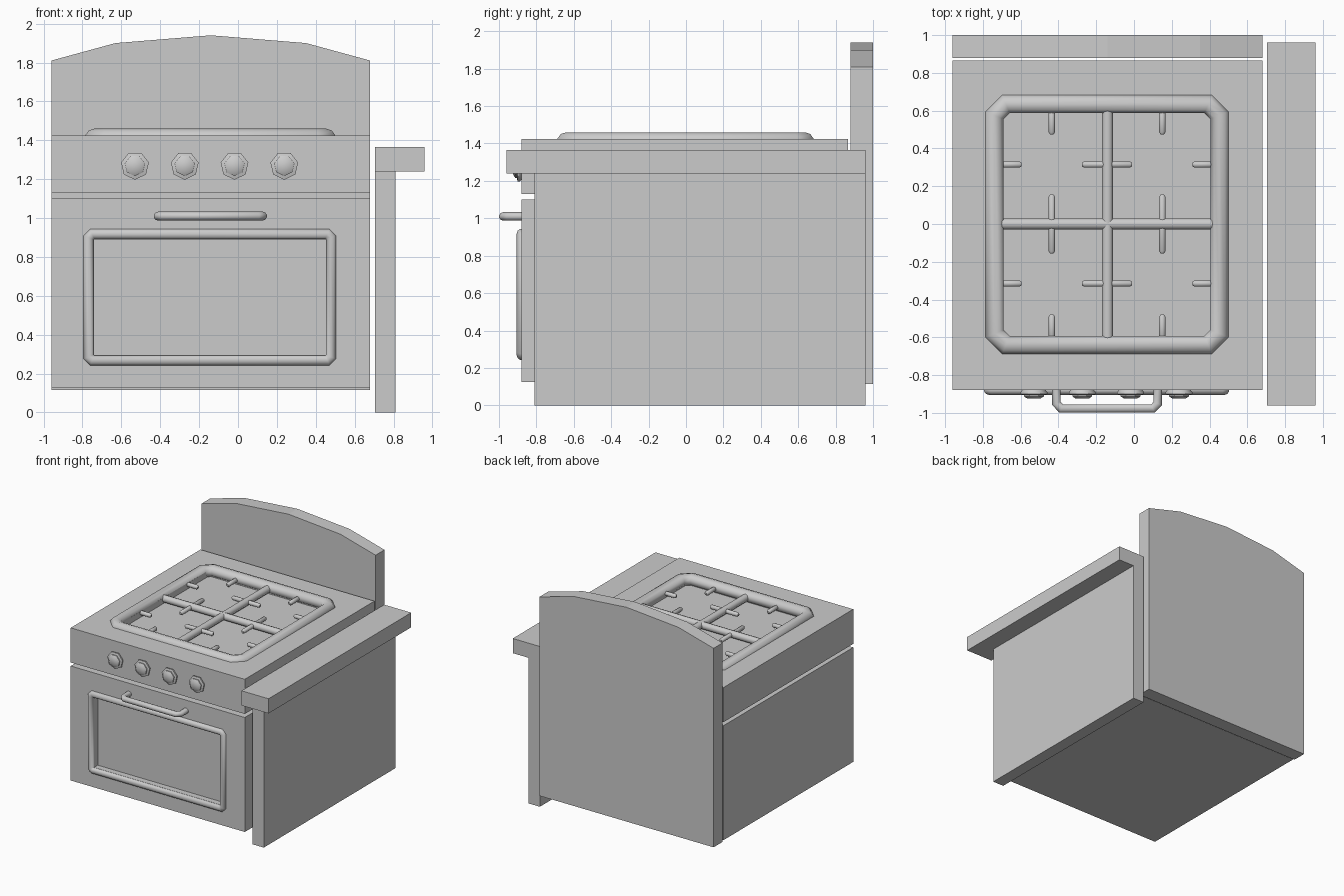
import bpy, bmesh, math
from mathutils import Vector

if "Cube" in bpy.data.objects:
    bpy.data.objects.remove(bpy.data.objects["Cube"])

X0, X1 = -0.96, 0.68          # oven width
Y0, Y1 = -0.88, 0.865         # oven depth


def finish(name, bm, smooth=False):
    bmesh.ops.recalc_face_normals(bm, faces=bm.faces)
    me = bpy.data.meshes.new(name)
    bm.to_mesh(me)
    bm.free()
    ob = bpy.data.objects.new(name, me)
    bpy.context.collection.objects.link(ob)
    if smooth:
        bpy.ops.object.select_all(action='DESELECT')
        ob.select_set(True)
        bpy.context.view_layer.objects.active = ob
        bpy.ops.object.shade_smooth_by_angle(angle=math.radians(50))
    return ob


def box(name, x, y, z, recess=None):
    """Box; recess = (normal, lo, hi, depth) sinks a rectangle into one face."""
    bm = bmesh.new()
    bmesh.ops.create_cube(bm, size=1)
    for v in bm.verts:
        v.co = [r[0] if c < 0 else r[1] for c, r in zip(v.co, (x, y, z))]
    if recess:
        n, lo, hi, depth = Vector(recess[0]), recess[1], recess[2], recess[3]
        bm.normal_update()
        face = max(bm.faces, key=lambda f: f.normal.dot(n))
        mid = face.calc_center_median()
        bmesh.ops.inset_individual(bm, faces=[face], thickness=0.1)
        axes = [i for i in range(3) if abs(n[i]) < 0.5]
        for v in face.verts:
            for k, i in enumerate(axes):
                v.co[i] = lo[k] if v.co[i] < mid[i] else hi[k]
        floor = bmesh.ops.extrude_discrete_faces(bm, faces=[face])['faces'][0]
        bmesh.ops.translate(bm, verts=floor.verts, vec=-n * depth)
    return finish(name, bm)


def tube(bm, pts, r, normal, closed=False, sides=10, round_ends=False):
    """Sweep a mitred circle along a path lying in the plane of 'normal'."""
    pts, n = [Vector(p) for p in pts], Vector(normal)
    scale = [1.0] * len(pts)
    if round_ends:
        d = (pts[-1] - pts[0]).normalized() * r * 0.6
        pts = [pts[0], pts[0] + d, pts[-1] - d, pts[-1]]
        scale = [0.55, 1, 1, 0.55]
    N, rings = len(pts), []
    for i, p in enumerate(pts):
        a = p - pts[i - 1] if i or closed else pts[1] - p
        b = pts[(i + 1) % N] - p if i < N - 1 or closed else a
        a, b = a.normalized(), b.normalized()
        t = (a + b).normalized()
        side = t.cross(n) / t.dot(a)
        rings.append([bm.verts.new(p + scale[i] * r * (
            side * math.cos(q) + n * math.sin(q)))
            for q in (2 * math.pi * (k + 0.5) / sides for k in range(sides))])
    for i in range(N if closed else N - 1):
        A, B = rings[i], rings[(i + 1) % N]
        for k in range(sides):
            j = (k + 1) % sides
            bm.faces.new((A[k], A[j], B[j], B[k]))
    if not closed:
        bm.faces.new(rings[0])
        bm.faces.new(rings[-1])


def chamfered(u0, u1, v0, v1, c):
    return [(u0 + c, v0), (u1 - c, v0), (u1, v0 + c), (u1, v1 - c),
            (u1 - c, v1), (u0 + c, v1), (u0, v1 - c), (u0, v0 + c)]


# oven body, and the hob above it with a sunken burner tray
box("oven_body", (X0, X1), (Y0, Y1), (0.125, 1.10),
    ((0, -1, 0), (-0.74, 0.295), (0.455, 0.89), 0.05))
box("hob_body", (X0, X1), (Y0, Y1), (1.13, 1.425),
    ((0, 0, 1), (-0.69, -0.605), (0.41, 0.595), 0.05))

# side panel and counter
box("side_panel", (0.705, 0.81), (-0.81, 0.96), (0, 1.24))
box("counter_top", (0.705, 0.96), (-0.96, 0.96), (1.24, 1.365))

# arched back panel
bm = bmesh.new()
profile = [(X0, 0.115), (X1, 0.115), (X1, 1.81), (0.35, 1.90),
           (-0.14, 1.94), (-0.63, 1.90), (X0, 1.81)]
f = bm.faces.new([bm.verts.new((x, 0.88, z)) for x, z in profile])
ext = bmesh.ops.extrude_face_region(bm, geom=[f])['geom']
bmesh.ops.translate(bm, vec=(0, 0.12, 0),
                    verts=[g for g in ext if isinstance(g, bmesh.types.BMVert)])
finish("back_panel", bm)

# window surround
bm = bmesh.new()
tube(bm, [(x, -0.878, z) for x, z in
          chamfered(-0.768, 0.478, 0.268, 0.918, 0.018)],
     0.027, (0, 1, 0), closed=True)
finish("window_frame", bm, True)

# door handle
bm = bmesh.new()
tube(bm, [(-0.411, -0.87, 1.01), (-0.411, -0.95, 1.01), (-0.385, -0.977, 1.01),
          (0.10, -0.977, 1.01), (0.126, -0.95, 1.01), (0.126, -0.87, 1.01)],
     0.023, (0, 0, 1))
finish("door_handle", bm, True)

# seven-sided stepped knobs
for i in range(4):
    bm = bmesh.new()
    cx, rings = -0.53 + 0.256 * i, []
    for y, r in ((-0.875, 0.06), (-0.89, 0.073), (-0.90, 0.073),
                 (-0.905, 0.054), (-0.913, 0.054), (-0.925, 0.034)):
        rings.append([bm.verts.new((cx + r * math.sin(a), y, 1.27 - r * math.cos(a)))
                      for a in (2 * math.pi * k / 7 for k in range(7))])
    for A, B in zip(rings, rings[1:]):
        for k in range(7):
            bm.faces.new((A[k], A[k - 1], B[k - 1], B[k]))
    bm.faces.new(rings[0])
    bm.faces.new(rings[-1])
    finish("knob_%d" % (i + 1), bm, True)

# pan grate: outer frame
ZG = 1.41
bm = bmesh.new()
tube(bm, [(x, y, ZG) for x, y in chamfered(-0.738, 0.453, -0.64, 0.635, 0.06)],
     0.05, (0, 0, 1), closed=True)
finish("grate_frame", bm, True)

# pan grate: cross bars
bm = bmesh.new()
tube(bm, [(-0.72, 0, ZG), (0.44, 0, ZG)], 0.03, (0, 0, 1))
tube(bm, [(-0.14, -0.62, ZG), (-0.14, 0.62, ZG)], 0.03, (0, 0, 1))
finish("grate_bars", bm, True)

# pan grate: short prongs
bm = bmesh.new()
for y in (-0.315, 0.315):
    for a, b in ((-0.71, -0.595), (-0.275, -0.01), (0.31, 0.43)):
        tube(bm, [(a, y, ZG), (b, y, ZG)], 0.018, (0, 0, 1), round_ends=True)
for x in (-0.435, 0.15):
    for a, b in ((-0.61, -0.48), (-0.155, 0.155), (0.475, 0.61)):
        tube(bm, [(x, a, ZG), (x, b, ZG)], 0.018, (0, 0, 1), round_ends=True)
finish("grate_prongs", bm, True)
